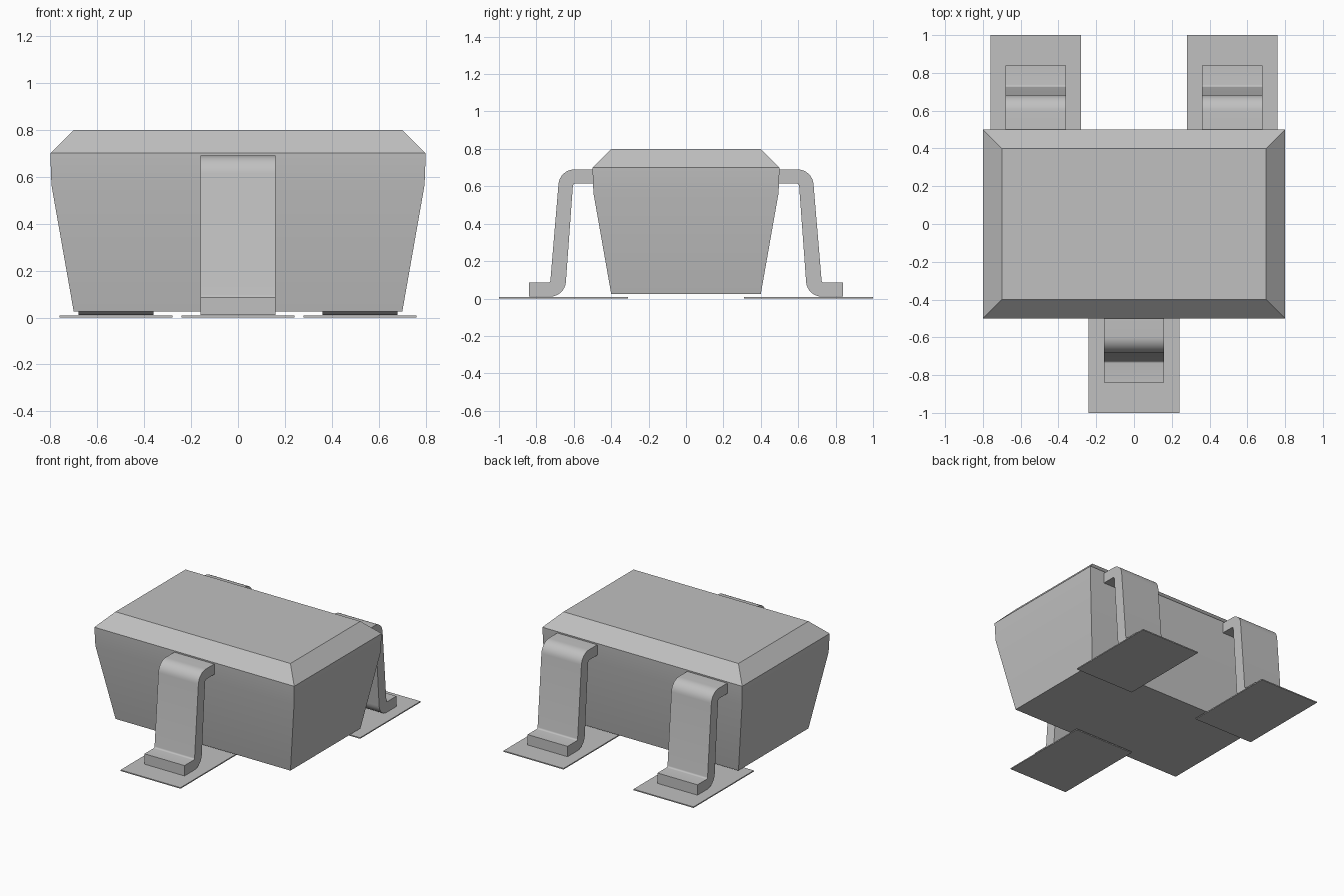
import bpy, bmesh, math
from mathutils import Vector

cube = bpy.data.objects.get("Cube")
if cube:
    bpy.data.objects.remove(cube, do_unlink=True)

# Single plain grey for every part
GREY = (0.53, 0.53, 0.53, 1.0)
mat = bpy.data.materials.new("plain grey")
mat.use_nodes = True
mat.diffuse_color = GREY
mat.node_tree.nodes["Principled BSDF"].inputs["Base Color"].default_value = GREY


def finish(name, bm, smooth=True):
    bmesh.ops.recalc_face_normals(bm, faces=bm.faces)
    mesh = bpy.data.meshes.new(name)
    bm.to_mesh(mesh)
    bm.free()
    mesh.materials.append(mat)
    obj = bpy.data.objects.new(name, mesh)
    bpy.context.collection.objects.link(obj)
    if smooth:
        bpy.ops.object.select_all(action="DESELECT")
        obj.select_set(True)
        bpy.context.view_layer.objects.active = obj
        bpy.ops.object.shade_smooth_by_angle(angle=math.radians(30))
    return obj


def arc(cy, cz, radius, start, end, steps):
    """Points on an arc in the side plane, angles in degrees."""
    angles = [math.radians(start + (end - start) * i / steps) for i in range(steps + 1)]
    return [(cy + radius * math.cos(a), cz + radius * math.sin(a)) for a in angles]


# Body: stacked rectangular sections, tapered below and chamfered above
def make_body():
    bm = bmesh.new()
    rings = []
    for hx, hy, z in [(0.70, 0.40, 0.025), (0.795, 0.495, 0.565),
                      (0.80, 0.50, 0.70), (0.70, 0.40, 0.80)]:
        rings.append([bm.verts.new((sx * hx, sy * hy, z))
                      for sx, sy in ((-1, -1), (1, -1), (1, 1), (-1, 1))])
    for low, high in zip(rings, rings[1:]):
        for i in range(4):
            j = (i + 1) % 4
            bm.faces.new((low[i], low[j], high[j], high[i]))
    bm.faces.new(rings[0])
    bm.faces.new(rings[-1])
    finish("body", bm)


# Lead: bent strip profile extruded across its width
def make_lead(name, x, side):
    profile = [(0.47, 0.69)]
    profile += arc(0.597, 0.605, 0.085, 90, 5, 8)
    profile += arc(0.737, 0.097, 0.012, 185, 270, 4)
    profile += [(0.84, 0.085), (0.84, 0.01)]
    profile += arc(0.727, 0.095, 0.085, 270, 185, 8)
    profile += arc(0.59, 0.60, 0.015, 5, 90, 4)
    profile += [(0.47, 0.615)]
    bm = bmesh.new()
    face = bm.faces.new([bm.verts.new((x - 0.16, side * y, z)) for y, z in profile])
    out = bmesh.ops.extrude_face_region(bm, geom=[face])
    moved = [v for v in out["geom"] if isinstance(v, bmesh.types.BMVert)]
    bmesh.ops.translate(bm, verts=moved, vec=Vector((0.32, 0, 0)))
    finish(name, bm)


# Pad: thin plate under each lead
def make_pad(name, x, side):
    bm = bmesh.new()
    bmesh.ops.create_cube(bm, size=1)
    bmesh.ops.scale(bm, verts=bm.verts, vec=(0.48, 0.69, 0.008))
    bmesh.ops.translate(bm, verts=bm.verts, vec=(x, side * 0.655, 0.004))
    finish(name, bm, smooth=False)


make_body()
for label, x, side in [("front", 0, -1), ("back_left", 0.52, 1), ("back_right", -0.52, 1)]:
    make_lead(label + "_lead", x, side)
    make_pad(label + "_pad", x, side)
